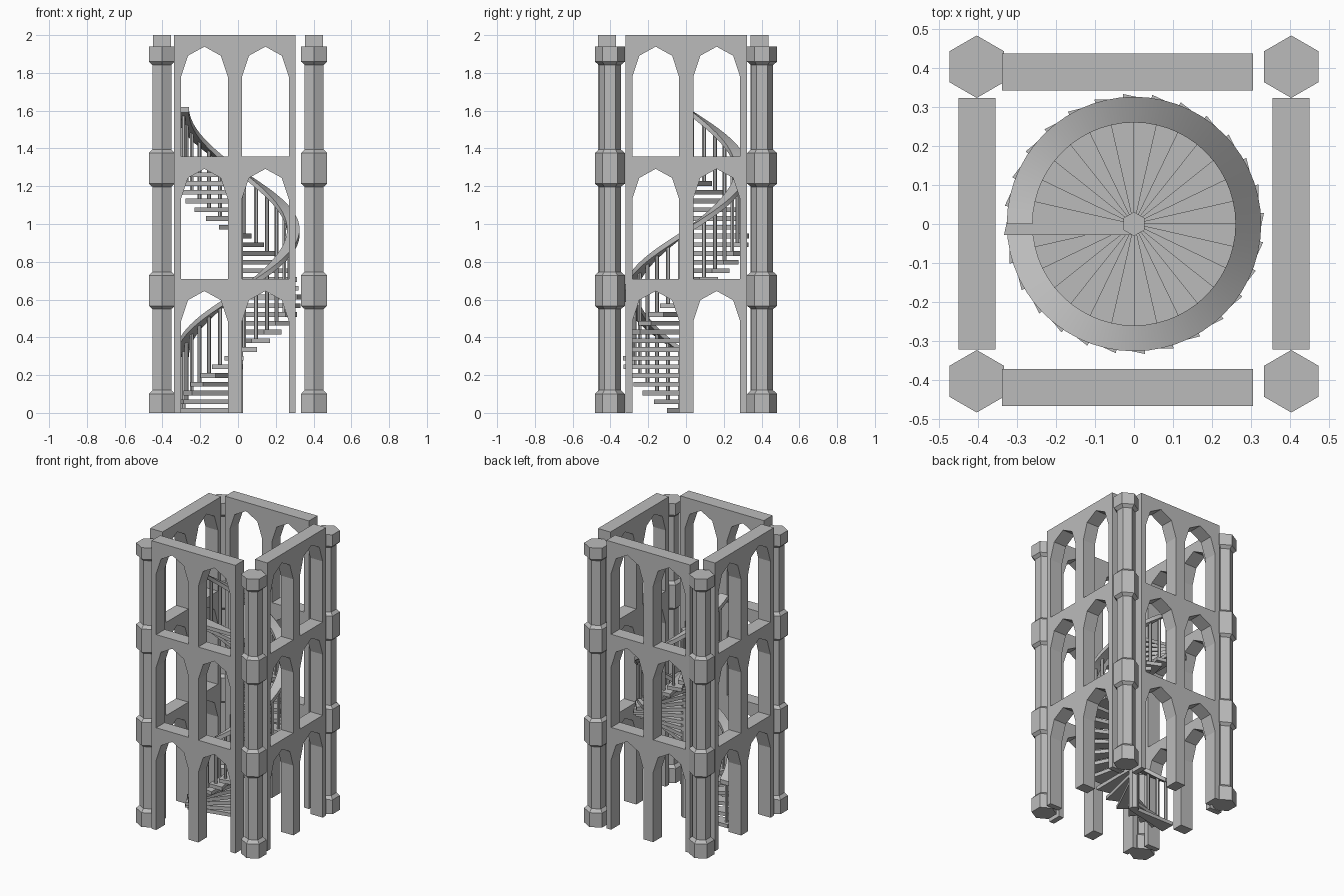
import bpy, bmesh, math
from mathutils import Vector

if "Cube" in bpy.data.objects:
    bpy.data.objects.remove(bpy.data.objects["Cube"])

stone = bpy.data.materials.new("grey_stone")
stone.diffuse_color = (0.5, 0.5, 0.5, 1)
stone.use_nodes = True
stone.node_tree.nodes["Principled BSDF"].inputs["Base Color"].default_value = stone.diffuse_color

STOREY = 0.647            # height of one storey
STEPS = 28                # treads in the single turn of stairs
RISE = 2 * STOREY / STEPS
TURN = 2 * math.pi / STEPS


def add_object(name, mesh):
    if not mesh.materials:
        mesh.materials.append(stone)
    ob = bpy.data.objects.new(name, mesh)
    bpy.context.collection.objects.link(ob)
    return ob


def finish(name, bm):
    bmesh.ops.recalc_face_normals(bm, faces=bm.faces)
    mesh = bpy.data.meshes.new(name)
    bm.to_mesh(mesh)
    bm.free()
    return add_object(name, mesh)


def loft(bm, rings):
    """Skin a list of closed rings and cap both ends."""
    rows = [[bm.verts.new(p) for p in ring] for ring in rings]
    for a, b in zip(rows, rows[1:]):
        n = len(a)
        for i in range(n):
            bm.faces.new((a[i], a[(i + 1) % n], b[(i + 1) % n], b[i]))
    bm.faces.new(rows[0][::-1])
    bm.faces.new(rows[-1])


def hexagon(r, z, cx=0, cy=0, start=math.pi / 2):
    return [(cx + r * math.cos(start + i * math.pi / 3),
             cy + r * math.sin(start + i * math.pi / 3), z) for i in range(6)]


# Corner pillars: hexagonal shafts with bands at each storey
WIDE, SHAFT = 0.08, 0.0585
profile = [(WIDE, 0), (WIDE, 0.10), (SHAFT, 0.12)]
for z in (0.55, 0.55 + STOREY):
    profile += [(SHAFT, z), (WIDE, z + 0.017), (WIDE, z + 0.178), (SHAFT, z + 0.197)]
profile += [(SHAFT, 1.842), (WIDE, 1.86), (WIDE, 1.94)]
for side, sx in (("left", -1), ("right", 1)):
    for end, sy in (("front", -1), ("back", 1)):
        bm = bmesh.new()
        loft(bm, [hexagon(r, z, sx * 0.403, sy * 0.403) for r, z in profile])
        finish(f"{end}_{side}_pillar", bm)


# Arcaded walls: two pointed arches per storey
def arch(cx, sill, spring):
    w, h = 0.124, 0.16
    return [(cx - w, sill), (cx - w, spring), (cx - 0.7 * w, spring + 0.7 * h),
            (cx, spring + h), (cx + 0.7 * w, spring + 0.7 * h),
            (cx + w, spring), (cx + w, sill)]


def wall_mesh():
    outline = ([(-0.322, 2), (-0.322, 0)] + arch(-0.1615, 0, 0.485)
               + arch(0.1615, 0, 0.485) + [(0.322, 0), (0.322, 2)])
    loops = [outline]
    for level in (1, 2):
        for cx in (-0.1615, 0.1615):
            loops.append(arch(cx, 0.063 + level * STOREY, 0.485 + level * STOREY))
    curve = bpy.data.curves.new("wall_profile", "CURVE")
    curve.dimensions = "2D"
    curve.fill_mode = "BOTH"
    curve.extrude = 0.0475
    for pts in loops:
        s = curve.splines.new("POLY")
        s.points.add(len(pts) - 1)
        for p, (x, y) in zip(s.points, pts):
            p.co = (x, y, 0, 1)
        s.use_cyclic_u = True
    tmp = bpy.data.objects.new("wall_profile", curve)
    bpy.context.collection.objects.link(tmp)
    bpy.context.view_layer.update()
    mesh = bpy.data.meshes.new_from_object(
        tmp.evaluated_get(bpy.context.evaluated_depsgraph_get()))
    bpy.data.objects.remove(tmp)
    mesh.materials.clear()
    mesh.materials.append(stone)
    for poly in mesh.polygons:
        poly.use_smooth = False
    return mesh


wall = wall_mesh()
for name, loc, turn in (("front_wall", (-0.0165, -0.4185, 0), 0),
                        ("back_wall", (-0.0165, 0.3895, 0), 0),
                        ("left_wall", (-0.4025, 0.001, 0), 90),
                        ("right_wall", (0.4025, 0.001, 0), 90)):
    ob = add_object(name, wall)
    ob.location = loc
    ob.rotation_euler = (math.radians(90), 0, math.radians(turn))

# Central stair post
bm = bmesh.new()
loft(bm, [hexagon(0.031, 0), hexagon(0.031, 1.3)])
finish("stair_post", bm)

# Treads: wedges whose back edge tucks under the next step
treads, balusters = bmesh.new(), bmesh.new()


def polar(r, a):
    return Vector((r * math.cos(a), r * math.sin(a), 0))


def rail_z(a):            # top of the handrail, a measured from the start
    return 0.326 + 2 * STOREY * a / (2 * math.pi)


for k in range(STEPS):
    a = math.pi + k * TURN
    b = a + TURN
    back = polar(0.028, b + math.pi / 2)
    shape = [Vector((0, 0, 0)), polar(0.32, a), polar(0.333, b) + back, back]
    z = k * RISE
    loft(treads, [[p + Vector((0, 0, h)) for p in shape] for h in (z, z + 0.025)])
    # one baluster per tread
    m = a + TURN / 2
    c = polar(0.29, m)
    top = rail_z((k + 0.5) * TURN) - 0.015
    loft(balusters, [hexagon(0.011, h, c.x, c.y, m) for h in (z + 0.02, top)])
finish("stair_treads", treads)
finish("balusters", balusters)

# Helical handrail
bm = bmesh.new()
rings = []
for i in range(2 * STEPS + 1):
    a = i * TURN / 2
    z = rail_z(a)
    rings.append([polar(r, math.pi + a) + Vector((0, 0, h))
                  for r, h in ((0.26, z - 0.03), (0.326, z - 0.03), (0.326, z), (0.26, z))])
loft(bm, rings)
rail = finish("handrail", bm)
bpy.context.view_layer.objects.active = rail
rail.select_set(True)
bpy.ops.object.shade_smooth_by_angle(angle=math.radians(30))
